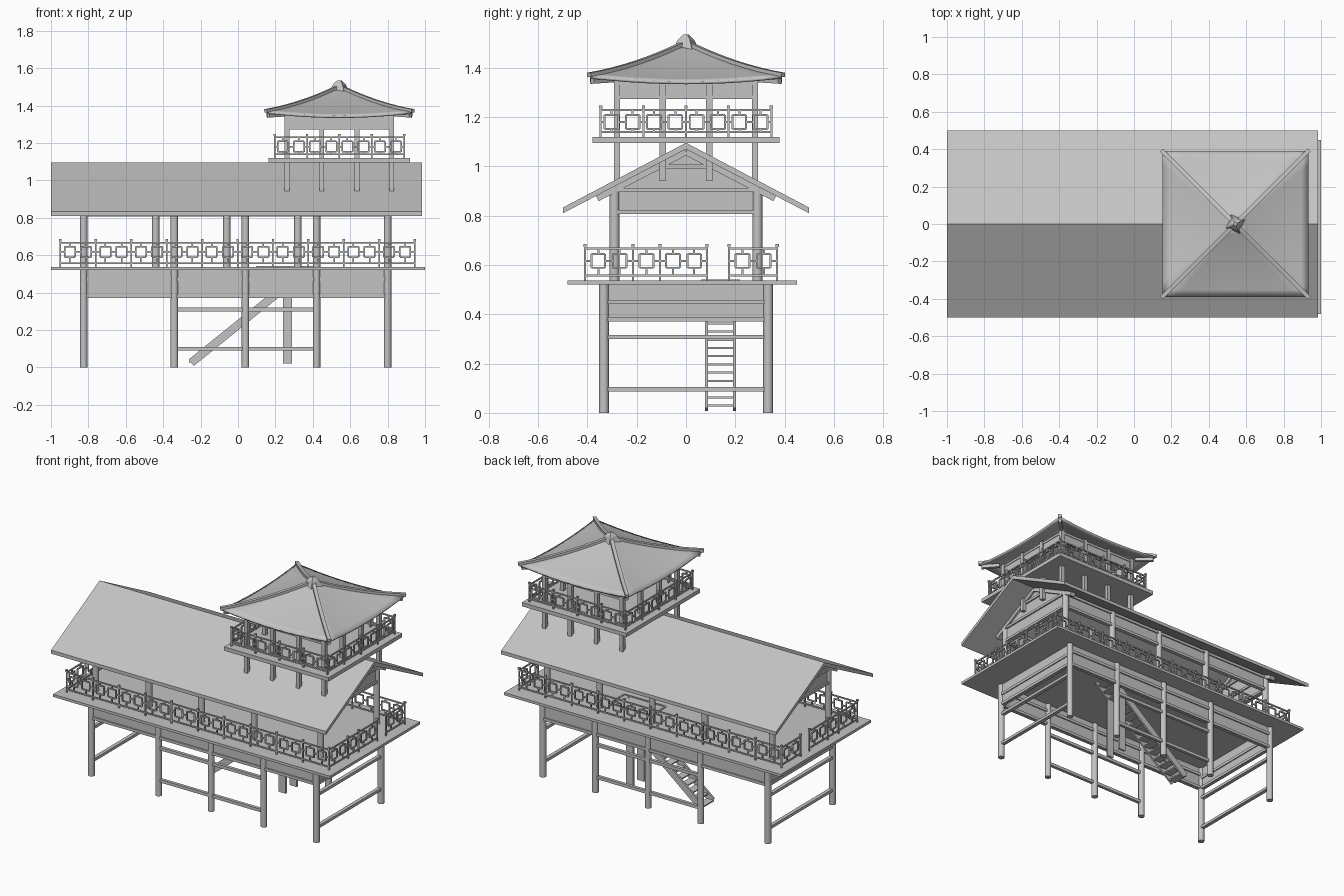
import bpy, bmesh, math
from mathutils import Vector, Matrix

cube = bpy.data.objects.get("Cube")
if cube:
    bpy.data.objects.remove(cube)

GREY = (0.55, 0.55, 0.55, 1)
mat = bpy.data.materials.new("plain grey")
mat.use_nodes = True
mat.diffuse_color = GREY
mat.node_tree.nodes["Principled BSDF"].inputs["Base Color"].default_value = GREY


def finish(name, bm, smooth=False):
    bmesh.ops.recalc_face_normals(bm, faces=bm.faces)
    mesh = bpy.data.meshes.new(name)
    bm.to_mesh(mesh)
    bm.free()
    mesh.materials.append(mat)
    ob = bpy.data.objects.new(name, mesh)
    bpy.context.collection.objects.link(ob)
    if smooth:
        bpy.ops.object.select_all(action='DESELECT')
        ob.select_set(True)
        bpy.context.view_layer.objects.active = ob
        bpy.ops.object.shade_smooth_by_angle(angle=math.radians(35))
    return ob


def box(bm, x0, x1, y0, y1, z0, z1):
    m = Matrix.Translation(((x0 + x1) / 2, (y0 + y1) / 2, (z0 + z1) / 2))
    bmesh.ops.create_cube(bm, size=1, matrix=m @ Matrix.Diagonal((x1 - x0, y1 - y0, z1 - z0, 1)))


def post(bm, x, y, z0, z1, w):
    box(bm, x - w / 2, x + w / 2, y - w / 2, y + w / 2, z0, z1)


def bar(bm, p, q, w, h):
    p, q = Vector(p), Vector(q)
    d = q - p
    m = Matrix.Translation((p + q) / 2) @ d.to_track_quat('X', 'Z').to_matrix().to_4x4()
    bmesh.ops.create_cube(bm, size=1, matrix=m @ Matrix.Diagonal((d.length, w, h, 1)))


def column(bm, x, y, z0, z1, r):
    bmesh.ops.create_cone(bm, cap_ends=True, segments=16, radius1=r, radius2=r, depth=z1 - z0,
                          matrix=Matrix.Translation((x, y, (z0 + z1) / 2)))


def prism(bm, profile, x0, x1):
    # extrude a (y, z) outline along x
    a, b = ([bm.verts.new((x, y, z)) for y, z in profile] for x in (x0, x1))
    bm.faces.new(a)
    bm.faces.new(b[::-1])
    for i in range(len(a)):
        j = (i + 1) % len(a)
        bm.faces.new((a[i], a[j], b[j], b[i]))


def railing(name, along_x, fixed, runs, z, h):
    # each run is a list of post positions; panels hold square frames
    bm = bmesh.new()
    t, half = 0.008, 0.028
    mid = z + h - 0.05
    pt = lambda s, zz: (s, fixed, zz) if along_x else (fixed, s, zz)

    def upright(s, z0, z1, w=t):
        x, y, _ = pt(s, 0)
        post(bm, x, y, z0, z1, w)

    for run in runs:
        for zz in (z + 0.02, z + h):
            bar(bm, pt(run[0], zz), pt(run[-1], zz), t, t)
        for s in run:
            upright(s, z, z + h + 0.01)
            upright(s, z + h + 0.006, z + h + 0.018, 0.013)
        for a, b in zip(run, run[1:]):
            n = max(1, round((b - a) / 0.087))
            edge = a
            for i in range(n):
                c = (a + b) / 2 + (i - (n - 1) / 2) * 0.0865
                bar(bm, pt(edge, mid), pt(c - half, mid), t, t)
                edge = c + half
                for k in (-1, 1):
                    bar(bm, pt(c - half, mid + k * half), pt(c + half, mid + k * half), t, t)
                    upright(c + k * half, mid - half, mid + half)
                upright(c, z + 0.02, mid - half)
                upright(c, mid + half, z + h)
            bar(bm, pt(edge, mid), pt(b, mid), t, t)
    finish(name, bm)


def steps(a, b, n):
    return [a + (b - a) * i / n for i in range(n + 1)]


X = [-0.825, -0.34, 0.04, 0.42, 0.80]
X_FRONT = [-0.825, -0.44, -0.06, 0.32, 0.80]
L, R = X[0], X[-1]
YL, YU, DECK = 0.333, 0.29, 0.537

# Round columns, lower and upper storey
bm = bmesh.new()
for y in (-YL, YL):
    for x in X:
        column(bm, x, y, 0, 0.525, 0.02)
finish("lower_columns", bm, True)
bm = bmesh.new()
for y, xs in ((-YU, X_FRONT), (YU, X)):
    for x in xs:
        column(bm, x, y, DECK - 0.01, 0.925, 0.02)
finish("upper_columns", bm, True)

# Boarded band and beams beneath the deck
bm = bmesh.new()
for y in (-YL, YL):
    box(bm, L, R, y - 0.005, y + 0.005, 0.37, 0.525)
    for z in (0.38, 0.472):
        bar(bm, (L, y, z), (R, y, z), 0.026, 0.018)
    for z in (0.31, 0.1):
        bar(bm, (X[1], y, z), (X[3], y, z), 0.02, 0.02)
for x in (L, R):
    box(bm, x - 0.005, x + 0.005, -YL, YL, 0.37, 0.525)
    for z in (0.38, 0.45, 0.308, 0.096):
        bar(bm, (x, -YL, z), (x, YL, z), 0.024, 0.018)
finish("lower_walls_and_beams", bm)

# Main deck with hatch frame
bm = bmesh.new()
box(bm, -1, 1, -0.48, 0.45, 0.52, DECK)
finish("main_deck", bm)
bm = bmesh.new()
for y in (0.065, 0.215):
    bar(bm, (0.1, y, DECK), (0.4, y, DECK), 0.01, 0.01)
for x in (0.1, 0.4):
    bar(bm, (x, 0.065, DECK), (x, 0.215, DECK), 0.01, 0.01)
finish("hatch_frame", bm)

# Stair and its supports
bm = bmesh.new()
for y in (0.083, 0.197):
    bar(bm, (-0.25, y, 0.025), (0.37, y, 0.525), 0.012, 0.044)
    box(bm, 0.24, 0.29, y - 0.006, y + 0.006, 0.02, 0.45)
for i in range(15):
    f = (i + 0.3) / 15
    bar(bm, (-0.275 + 0.62 * f, 0.14, 0.02 + 0.5 * f), (-0.225 + 0.62 * f, 0.14, 0.02 + 0.5 * f), 0.11, 0.008)
finish("stair", bm)

# Main deck railings
for name, y in (("front_railing", -0.41), ("back_railing", 0.37)):
    railing(name, True, y, [steps(-0.95, 0.945, 10)], DECK, 0.13)
for name, x in (("left_end_railing", 0.945), ("right_end_railing", -0.95)):
    railing(name, False, x, [[-0.41, -0.215, -0.105, 0.085], [0.175, 0.37]], DECK, 0.13)

# Main gable roof
bm = bmesh.new()
prism(bm, [(-0.5, 0.81), (0, 1.07), (0.5, 0.81), (0.5, 0.833), (0, 1.096), (-0.5, 0.833)], -1, 0.985)
finish("main_roof", bm)

# Upper wall bands, gable walls and rafters
bm = bmesh.new()
for y in (-YU, YU):
    box(bm, L, R, y - 0.005, y + 0.005, 0.81, 0.915)
    for z in (0.815, 0.9):
        bar(bm, (L, y, z), (R, y, z), 0.026, 0.018)
for x in (L, R):
    prism(bm, [(-YU, 0.81), (YU, 0.81), (YU, 0.92), (0, 1.07), (-YU, 0.92)], x - 0.005, x + 0.005)
    for z, w in ((0.815, YU), (0.905, YU), (1.0, 0.12)):
        bar(bm, (x, -w, z), (x, w, z), 0.03, 0.016)
    for s in (-1, 1):
        bar(bm, (x, s * 0.36, 0.87), (x, 0, 1.058), 0.036, 0.024)
finish("gable_walls_and_rafters", bm)

# Tower
CX, TOP = 0.542, 1.12
H = 0.28
bm = bmesh.new()
box(bm, CX - 0.378, CX + 0.378, -0.38, 0.38, 1.095, TOP)
finish("tower_deck", bm)

GRID = (-H, -0.094, 0.094, H)
bm = bmesh.new()
for u in GRID:
    for v in GRID:
        if H in (abs(u), abs(v)):
            post(bm, CX + u, v, 0.94, 1.355, 0.026)
finish("tower_posts", bm)

bm = bmesh.new()
for s in (-H, H):
    box(bm, CX - H, CX + H, s - 0.005, s + 0.005, 1.28, 1.35)
    box(bm, CX + s - 0.005, CX + s + 0.005, -H, H, 1.28, 1.35)
    for z in (1.28, 1.338):
        bar(bm, (CX - H, s, z), (CX + H, s, z), 0.018, 0.014)
        bar(bm, (CX + s, -H, z), (CX + s, H, z), 0.018, 0.014)
finish("tower_wall_band", bm)

for name, s in (("a", -0.346), ("b", 0.346)):
    railing("tower_railing_long_" + name, True, s, [steps(CX - 0.346, CX + 0.346, 4)], TOP, 0.11)
    railing("tower_railing_side_" + name, False, CX + s, [steps(-0.346, 0.346, 4)], TOP, 0.11)

# Swept hip roof
E = 0.39


def roof_z(u, v):
    s = max(abs(u), abs(v))
    t = min(abs(u), abs(v)) / s if s else 0
    return 1.345 + 0.155 * (1 - s) * (1 - 0.25 * s) + 0.024 * (t * s) ** 2


bm = bmesh.new()
N = 10
for turn in range(4):
    rot = Matrix.Rotation(turn * math.pi / 2, 3, 'Z')
    rows = []
    for i in range(N + 1):
        s = 0.04 + 0.96 * i / N
        rows.append([bm.verts.new(rot @ Vector((E * s, E * s * t, roof_z(s, s * t))) + Vector((CX, 0, 0)))
                     for t in steps(-1, 1, N)])
    for a, b in zip(rows, rows[1:]):
        for j in range(N):
            bm.faces.new((a[j], b[j], b[j + 1], a[j + 1]))
bmesh.ops.remove_doubles(bm, verts=bm.verts, dist=0.0005)
roof = finish("tower_roof", bm, True)
solid = roof.modifiers.new("thickness", 'SOLIDIFY')
solid.thickness = 0.012

# Hip ridges, corner blocks and finial
bm = bmesh.new()
for sx in (-1, 1):
    for sy in (-1, 1):
        path = [(CX + sx * E * s, sy * E * s, roof_z(s, s) + 0.003) for s in steps(0.05, 1.01, 8)]
        for p, q in zip(path, path[1:]):
            bar(bm, p, q, 0.022, 0.018)
        bar(bm, (CX + sx * 0.3, sy * 0.3, 1.352), (CX + sx * 0.38, sy * 0.38, 1.347), 0.02, 0.022)
finish("tower_hip_ridges", bm)

bm = bmesh.new()
for z0, z1, r0, r1 in ((1.465, 1.515, 0.062, 0.036), (1.515, 1.535, 0.036, 0.012)):
    bmesh.ops.create_cone(bm, cap_ends=True, segments=4, radius1=r0, radius2=r1, depth=z1 - z0,
                          matrix=Matrix.Translation((CX, 0, (z0 + z1) / 2)) @ Matrix.Rotation(math.radians(25), 4, 'Z'))
finish("tower_finial", bm)
